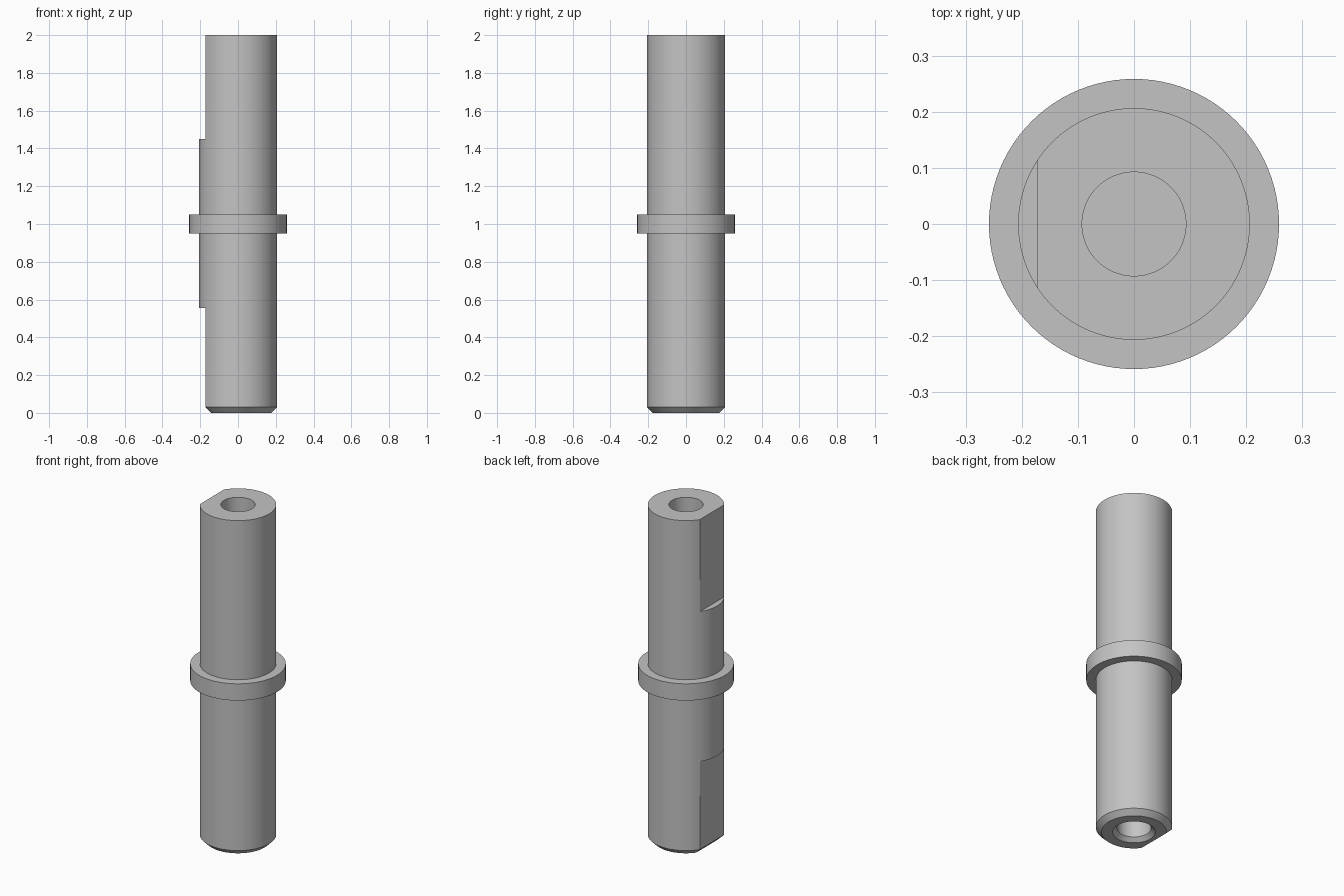
import bpy, bmesh, math

cube = bpy.data.objects.get("Cube")
if cube:
    bpy.data.objects.remove(cube, do_unlink=True)

SEGMENTS = 96
R, FLAT, BORE, COLLAR = 0.2065, 0.1717, 0.0925, 0.2585
CHAMFER, DEPTH = 0.03, 0.45
LOW, HIGH = 0.555, 1.45        # heights where the flats stop

steel = bpy.data.materials.new("steel_grey")
steel.use_nodes = True
colour = (0.55, 0.55, 0.55, 1)
steel.diffuse_color = colour
steel.node_tree.nodes["Principled BSDF"].inputs["Base Color"].default_value = colour


def turned_part(name, rings, closed=False):
    """Loft rings of (radius, distance of flat on -x or None, height)."""
    bm = bmesh.new()
    loops = []
    for radius, flat, z in rings:
        loop = []
        for i in range(SEGMENTS):
            a = math.tau * i / SEGMENTS
            r = radius
            if flat and math.cos(a) < 0:
                r = min(r, -flat / math.cos(a))
            loop.append(bm.verts.new((r * math.cos(a), r * math.sin(a), z)))
        loops.append(loop)
    pairs = list(zip(loops, loops[1:]))
    if closed:
        pairs.append((loops[-1], loops[0]))
    else:
        bm.faces.new(loops[0])
        bm.faces.new(loops[-1])
    for a, b in pairs:
        for i in range(SEGMENTS):
            j = (i + 1) % SEGMENTS
            bm.faces.new((a[i], a[j], b[j], b[i]))
    bmesh.ops.remove_doubles(bm, verts=bm.verts, dist=0.00005)
    bmesh.ops.recalc_face_normals(bm, faces=bm.faces)
    mesh = bpy.data.meshes.new(name)
    bm.to_mesh(mesh)
    bm.free()
    mesh.materials.append(steel)
    obj = bpy.data.objects.new(name, mesh)
    bpy.context.collection.objects.link(obj)
    bpy.ops.object.select_all(action='DESELECT')
    obj.select_set(True)
    bpy.context.view_layer.objects.active = obj
    bpy.ops.object.shade_smooth_by_angle(angle=math.radians(25))
    return obj


# Shaft with a blind bore at each end, flats on both ends and a chamfered foot
turned_part("shaft", [
    (BORE, None, DEPTH),
    (BORE, None, 0.023),
    (BORE + 0.023, None, 0),
    (R - CHAMFER, FLAT - CHAMFER, 0),
    (R, FLAT, CHAMFER),
    (R, FLAT, LOW),
    (R, None, LOW),
    (R, None, HIGH),
    (R, FLAT, HIGH),
    (R, FLAT, 2),
    (BORE, None, 2),
    (BORE, None, 2 - DEPTH),
])

# Collar around the middle
turned_part("collar", [
    (R - 0.005, None, 0.95),
    (COLLAR, None, 0.95),
    (COLLAR, None, 1.05),
    (R - 0.005, None, 1.05),
], closed=True)
